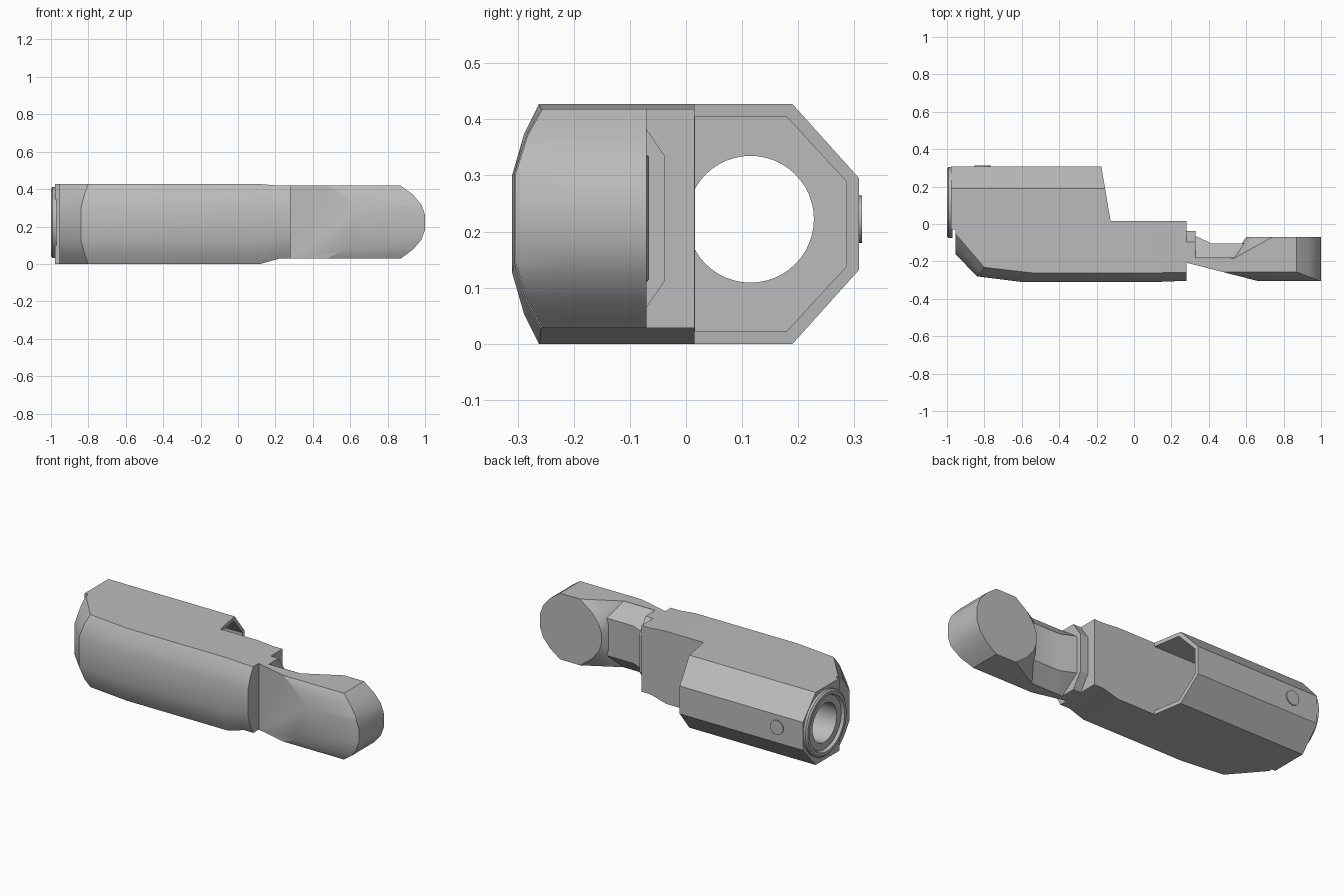
import bpy, bmesh, math
from mathutils import Vector, Matrix

if "Cube" in bpy.data.objects:
    bpy.data.objects.remove(bpy.data.objects["Cube"])

grey = bpy.data.materials.new("mid_grey")
grey.use_nodes = True
colour = (0.5, 0.5, 0.5, 1)
grey.diffuse_color = colour
for node in grey.node_tree.nodes:
    if node.type == 'BSDF_PRINCIPLED':
        node.inputs["Base Color"].default_value = colour
        node.inputs["Roughness"].default_value = 0.6

parts = []


def finish(name, bm, keep=True):
    bmesh.ops.recalc_face_normals(bm, faces=bm.faces)
    mesh = bpy.data.meshes.new(name)
    bm.to_mesh(mesh)
    bm.free()
    mesh.materials.append(grey)
    obj = bpy.data.objects.new(name, mesh)
    bpy.context.collection.objects.link(obj)
    if keep:
        parts.append(obj)
    return obj


def loft(rings, closed=False):
    """Skin a list of equal-length point rings, capped or joined end to end."""
    bm = bmesh.new()
    loops = [[bm.verts.new(p) for p in ring] for ring in rings]
    pairs = list(zip(loops, loops[1:]))
    if closed:
        pairs.append((loops[-1], loops[0]))
    else:
        bm.faces.new(loops[0])
        bm.faces.new(loops[-1])
    for a, b in pairs:
        for i in range(len(a)):
            j = (i + 1) % len(a)
            bm.faces.new((a[i], a[j], b[j], b[i]))
    return bm


def hull(points):
    bm = bmesh.new()
    for p in points:
        bm.verts.new(p)
    bmesh.ops.convex_hull(bm, input=bm.verts[:])
    bmesh.ops.dissolve_limit(bm, angle_limit=0.01, verts=bm.verts[:], edges=bm.edges[:])
    return bm


def slice_off(bm, point, normal):
    geom = bm.verts[:] + bm.edges[:] + bm.faces[:]
    bmesh.ops.bisect_plane(bm, geom=geom, plane_co=point, plane_no=normal, clear_outer=True)
    bmesh.ops.holes_fill(bm, edges=bm.edges[:])


def subtract(obj, cutter):
    mod = obj.modifiers.new("cut", 'BOOLEAN')
    mod.operation = 'DIFFERENCE'
    mod.solver = 'EXACT'
    mod.object = cutter
    bpy.context.view_layer.update()
    graph = bpy.context.evaluated_depsgraph_get()
    mesh = bpy.data.meshes.new_from_object(obj.evaluated_get(graph))
    obj.modifiers.clear()
    obj.data = mesh


def cylinder(radius, start, end, sides=48):
    rings = []
    for p in (start, end):
        axis = (Vector(end) - Vector(start)).normalized()
        turn = axis.to_track_quat('Z', 'Y')
        rings.append([Vector(p) + turn @ Vector((radius * math.cos(a), radius * math.sin(a), 0))
                      for a in (2 * math.pi * i / sides for i in range(sides))])
    return loft(rings)


# Rounded front profile: depth, height fraction, skew share
FRONT = [(-0.262, 1, 1), (-0.288, 0.76, 0.5), (-0.31, 0.405, 0)]
BODY_MID, BODY_HALF = 0.2135, 0.2135
NECK_MID, NECK_HALF = 0.2235, 0.195


def grip_ring(x, back, mid, half, shift=0.0, skew=0.0, lean=0.0):
    top = [(x, back, 1)]
    top += [(x + skew * s, y + shift + lean * s, u) for y, u, s in FRONT]
    ring = top + [(px, y, -u) for px, y, u in reversed(top)]
    return [(px, y, mid + half * u) for px, y, u in ring]


# Main body, tapering to the neck
body = finish("main_body", loft([
    grip_ring(-0.955, 0.015, BODY_MID, BODY_HALF, 0.15, 0, 0.06),
    grip_ring(-0.84, 0.015, BODY_MID, BODY_HALF, 0.03, 0.04),
    grip_ring(-0.6, 0.015, BODY_MID, BODY_HALF, 0, 0.06),
    grip_ring(0.12, 0.015, BODY_MID, BODY_HALF),
    grip_ring(0.22, 0.015, NECK_MID, NECK_HALF, 0.004),
    grip_ring(0.28, 0.015, NECK_MID, NECK_HALF, 0.004)]))

# Arm with slanted front and rounded tip
TIP = [(0.87, NECK_HALF), (0.935, 0.147), (0.98, 0.095), (1.0, 0.04)]
arm = loft([grip_ring(x, -0.185, NECK_MID, NECK_HALF, 0.006) for x in (0.28, 1.0)])
slice_off(arm, (0.66, -0.304, 0), (-0.087, -0.34, 0))
for (xa, za), (xb, zb) in zip(TIP, TIP[1:]):
    for side in (1, -1):
        slice_off(arm, (xa, 0, NECK_MID + side * za), (za - zb, 0, side * (xb - xa)))
finish("front_arm", arm)

# Head pad behind the arm tip, flaring toward the arm
rear = TIP + [(0.74, NECK_HALF), (0.66, 0.135), (0.615, 0.075), (0.6, 0.03)]
inner = TIP + [(0.53, NECK_HALF), (0.52, 0.11)]
finish("head_pad", hull([(x, y, NECK_MID + s * z)
                         for y, outline in ((-0.07, rear), (-0.186, inner))
                         for x, z in outline for s in (1, -1)]))


def ridge_ring(x, back, base):
    return [(x, base, NECK_MID + NECK_HALF), (x, back, NECK_MID + 0.11),
            (x, back, NECK_MID - 0.11), (x, base, NECK_MID - NECK_HALF)]


# Chamfered ridge and lip on the back of the neck
finish("neck_ridge", loft([ridge_ring(x, y, -0.183) for x, y in
                           ((0.32, -0.067), (0.335, -0.067), (0.415, -0.104), (0.64, -0.104))]))
lip = loft([ridge_ring(x, -0.037, -0.095) + [(x, -0.2, NECK_MID - NECK_HALF),
                                             (x, -0.2, NECK_MID + NECK_HALF)]
            for x in (0.27, 0.33)])
finish("neck_lip", lip)


# Faceted hollow barrel with a slanted opening
def barrel_ring(inset, floor, x, slant):
    mid, tall = BODY_MID, BODY_HALF - inset
    half = [(floor, tall), (0.19 - inset * 0.5, tall), (0.308 - inset, 0.082 - inset * 0.3)]
    ring = half + [(y, -z) for y, z in reversed(half)]
    return [(x - slant * (y - 0.015), y, mid + z) for y, z in ring]


barrel = finish("barrel_shell", loft([barrel_ring(0, -0.03, -0.978, 0),
                                      barrel_ring(0, -0.03, -0.125, 0.17)]))
cavity = finish("cavity_cutter", loft([barrel_ring(0.022, 0.016, -0.7, 0),
                                       barrel_ring(0.022, 0.016, 0.1, 0)]), False)
AXIS_Y, AXIS_Z, BORE = 0.115, 0.222, 0.113
bore = finish("bore_cutter", cylinder(BORE, (-1.1, AXIS_Y, AXIS_Z), (-0.68, AXIS_Y, AXIS_Z)), False)
subtract(barrel, cavity)
subtract(barrel, bore)
subtract(body, bore)
for cutter in (cavity, bore):
    bpy.data.objects.remove(cutter)

# Stepped collar ring around the bore
section = [(-0.97, BORE), (-0.984, BORE), (-0.984, 0.155), (-1.0, 0.163),
           (-1.0, 0.18), (-0.992, 0.19), (-0.97, 0.19)]
rings = []
for i in range(48):
    a = 2 * math.pi * i / 48
    rings.append([(x, AXIS_Y + r * math.cos(a), AXIS_Z + r * math.sin(a)) for x, r in section])
finish("barrel_collar", loft(rings, closed=True))

# Round button on the back of the barrel
finish("barrel_button", cylinder(0.042, (-0.81, 0.29, AXIS_Z), (-0.81, 0.314, AXIS_Z), 32))

# Smooth the rounded areas, keep hard edges
bpy.ops.object.select_all(action='DESELECT')
for obj in parts:
    obj.select_set(True)
bpy.context.view_layer.objects.active = body
bpy.ops.object.shade_smooth_by_angle(angle=math.radians(25))
